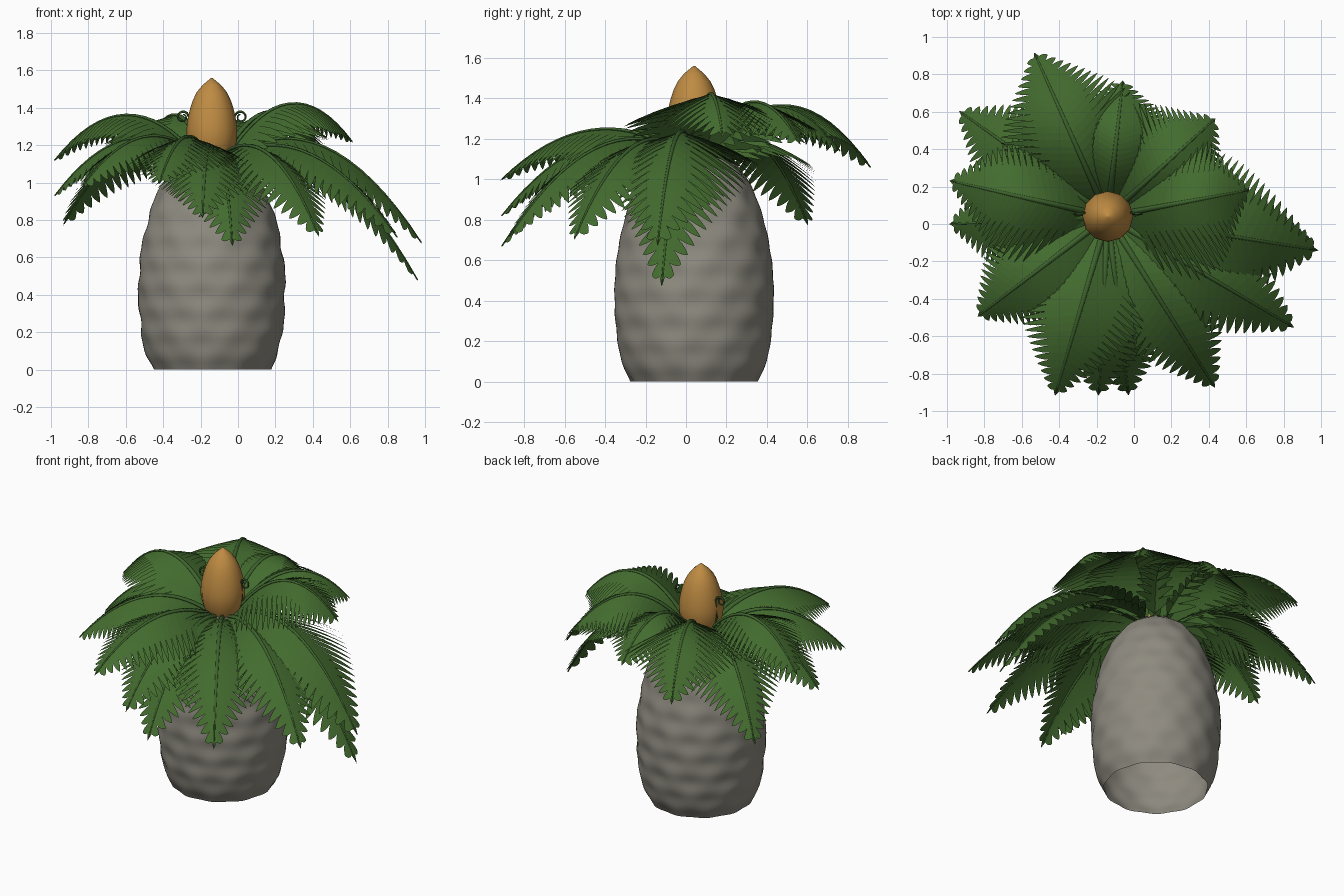
import bpy, bmesh, math
from mathutils import Vector

if "Cube" in bpy.data.objects:
    bpy.data.objects.remove(bpy.data.objects["Cube"])

CX, CY = -0.14, 0.04
UP = Vector((0, 0, 1))


def material(name, rgb):
    m = bpy.data.materials.new(name)
    m.diffuse_color = (*rgb, 1)
    m.use_nodes = True
    m.node_tree.nodes["Principled BSDF"].inputs["Base Color"].default_value = m.diffuse_color
    return m


BARK = material("grey bark", (0.27, 0.255, 0.215))
LEAF = material("leaf green", (0.056, 0.148, 0.028))
STEM = material("stem green", (0.045, 0.12, 0.025))
CONE = material("amber cone", (0.52, 0.26, 0.055))


def finish(name, bm, mat, angle=60):
    me = bpy.data.meshes.new(name)
    bm.to_mesh(me)
    bm.free()
    ob = bpy.data.objects.new(name, me)
    bpy.context.collection.objects.link(ob)
    me.materials.append(mat)
    bpy.context.view_layer.objects.active = ob
    ob.select_set(True)
    bpy.ops.object.shade_smooth_by_angle(angle=math.radians(angle))
    ob.select_set(False)
    return ob


def smooth_profile(pts, z):
    """Radius at height z, eased between (radius, z) points."""
    n = len(pts)
    for i in range(n - 1):
        if z <= pts[i + 1][1] or i == n - 2:
            (r0, z0), (r1, z1) = pts[i], pts[i + 1]
            m0 = (r1 - pts[max(i - 1, 0)][0]) / (z1 - pts[max(i - 1, 0)][1])
            j = min(i + 2, n - 1)
            m1 = (pts[j][0] - r0) / (pts[j][1] - z0)
            h = z1 - z0
            t = (z - z0) / h
            return ((2*t**3 - 3*t*t + 1) * r0 + (t**3 - 2*t*t + t) * h * m0
                    + (3*t*t - 2*t**3) * r1 + (t**3 - t*t) * h * m1)


def lathe(name, pts, rows, sides, mat, bump=None):
    bm = bmesh.new()
    rings = []
    z0, z1 = pts[0][1], pts[-1][1]
    for i in range(rows + 1):
        z = z0 + (z1 - z0) * i / rows
        r = smooth_profile(pts, z)
        ring = []
        for k in range(sides):
            a = math.tau * k / sides
            rr = max(r, 0.003) + (bump(a, z) if bump else 0)
            ring.append(bm.verts.new((CX + rr * math.cos(a), CY + rr * math.sin(a), z)))
        rings.append(ring)
    for a, b in zip(rings, rings[1:]):
        for k in range(sides):
            bm.faces.new((a[k], a[(k + 1) % sides], b[(k + 1) % sides], b[k]))
    bm.faces.new(rings[-1])
    return finish(name, bm, mat)


def tube(bm, path, r0, r1, sides=6):
    rings = []
    for i, p in enumerate(path):
        t = (path[min(i + 1, len(path) - 1)] - path[max(i - 1, 0)]).normalized()
        ref = UP if abs(t.z) < 0.95 else Vector((t.y, -t.x, 0.3))
        s = t.cross(ref).normalized()
        n = s.cross(t)
        r = r0 + (r1 - r0) * i / (len(path) - 1)
        rings.append([bm.verts.new(p + r * (math.cos(a) * s + math.sin(a) * n))
                      for a in (math.tau * k / sides for k in range(sides))])
    for a, b in zip(rings, rings[1:]):
        for k in range(sides):
            bm.faces.new((a[k], a[(k + 1) % sides], b[(k + 1) % sides], b[k]))
    bm.faces.new(rings[0][::-1])
    bm.faces.new(rings[-1])


# Trunk: barrel with staggered shallow scales, open underneath
def scales(a, z):
    return (0.005 * math.cos(11 * a) * math.cos(math.pi * z / 0.13)
            - 0.003 * math.cos(math.tau * z / 0.13))


lathe("trunk", [(0.315, 0), (0.365, 0.13), (0.392, 0.4), (0.375, 0.65),
                (0.31, 0.9), (0.22, 1.06), (0.12, 1.14)], 56, 88, BARK, scales)

# Seed cone
lathe("seed_cone", [(0.09, 1.1), (0.122, 1.18), (0.136, 1.27), (0.115, 1.4),
                    (0.07, 1.5), (0.004, 1.56)], 12, 12, CONE)

# Two small curled young shoots beside the cone
for name, side in (("curled_shoot_left", -1), ("curled_shoot_right", 1)):
    bm = bmesh.new()
    cx = CX + side * 0.155
    path = [Vector((CX + side * 0.10, CY + 0.02, 1.14)), Vector((CX + side * 0.13, CY + 0.02, 1.24))]
    for k in range(17):
        a = -0.3 + k * 0.5
        r = 0.034 - 0.0012 * k
        path.append(Vector((cx - side * r * math.cos(a), CY + 0.02 - 0.001 * k, 1.35 + r * math.sin(a))))
    tube(bm, path, 0.008, 0.004, 5)
    finish(name, bm, STEM)


# Fronds: an arched stem with two rows of overlapping leaflets
def leaflet(bm, base, along, out, length, half):
    steps = (0, 0.25, 0.5, 0.7, 0.86, 0.95, 1)
    widths = (1.04, 1.06, 1.0, 0.8, 0.48, 0.22, 0)
    prev = None
    for u, w in zip(steps, widths):
        c = base + out * (length * u) - UP * (length * (0.27 * u + 0.18 * u * u))
        if w == 0:
            bm.faces.new((prev[0], prev[1], bm.verts.new(c)))
            break
        cur = (bm.verts.new(c - along * half * w), bm.verts.new(c + along * half * w))
        if prev:
            bm.faces.new((prev[0], prev[1], cur[1], cur[0]))
        prev = cur


def frond(i, tip, mid_z, span=0.42):
    tip = Vector(tip)
    flat = Vector((tip.x - CX, tip.y - CY, 0)).normalized()
    p0 = Vector((CX, CY, 1.13)) + flat * 0.08
    ctrl = (p0 + tip) / 2
    ctrl.z = 2 * mid_z - (p0.z + tip.z) / 2

    def at(t):
        return p0 * (1 - t) ** 2 + ctrl * (2 * t * (1 - t)) + tip * t * t

    bm = bmesh.new()
    tube(bm, [at(k / 16) for k in range(17)], 0.017, 0.004)
    finish(f"frond_stem_{i}", bm, STEM)

    bm = bmesh.new()
    n = 21
    side = flat.cross(UP)
    for k in range(n):
        t = 0.03 + 0.92 * k / (n - 1)
        p = at(t)
        step = at(t + 0.02) - at(t - 0.02)
        tan = step.normalized()
        half = step.length / 0.04 * 0.92 / (n - 1) / 2
        length = span * min(1, 0.6 + 1.5 * t) * (1 - t ** 1.7) + 0.022
        a = math.radians(60 + 14 * t)
        for s in (-1, 1):
            out = tan * math.cos(a) + side * (s * math.sin(a))
            leaflet(bm, p, tan * s, out, length, half)
    # pointed end leaf
    tan = (at(1) - at(0.97)).normalized()
    b = at(0.955)
    quad = [b, b + tan * 0.02 + side * 0.02, at(1) + tan * 0.012, b + tan * 0.02 - side * 0.02]
    bm.faces.new([bm.verts.new(q) for q in quad])
    finish(f"frond_leaflets_{i}", bm, LEAF)


FRONDS = [  # tip position, height of the arch halfway along, leaflet length
    ((0.61, 0.18, 1.22), 1.42, 0.52),
    ((0.43, 0.56, 1.18), 1.38, 0.46),
    ((-0.06, 0.76, 1.14), 1.36, 0.46),
    ((-0.53, 0.91, 1.06), 1.36, 0.48),
    ((-0.93, 0.60, 0.78), 1.20),
    ((-0.98, 0.23, 1.12), 1.36),
    ((-0.98, 0.00, 0.93), 1.23),
    ((-0.83, -0.49, 0.98), 1.24),
    ((-0.42, -0.91, 1.00), 1.24),
    ((-0.19, -0.91, 0.82), 1.17),
    ((-0.03, -0.91, 0.67), 1.12),
    ((0.43, -0.87, 0.72), 1.15),
    ((0.85, -0.55, 0.71), 1.15),
    ((0.96, -0.12, 0.48), 1.09),
    ((0.98, -0.14, 0.68), 1.19, 0.52),
]
for i, args in enumerate(FRONDS, 1):
    frond(i, *args)
